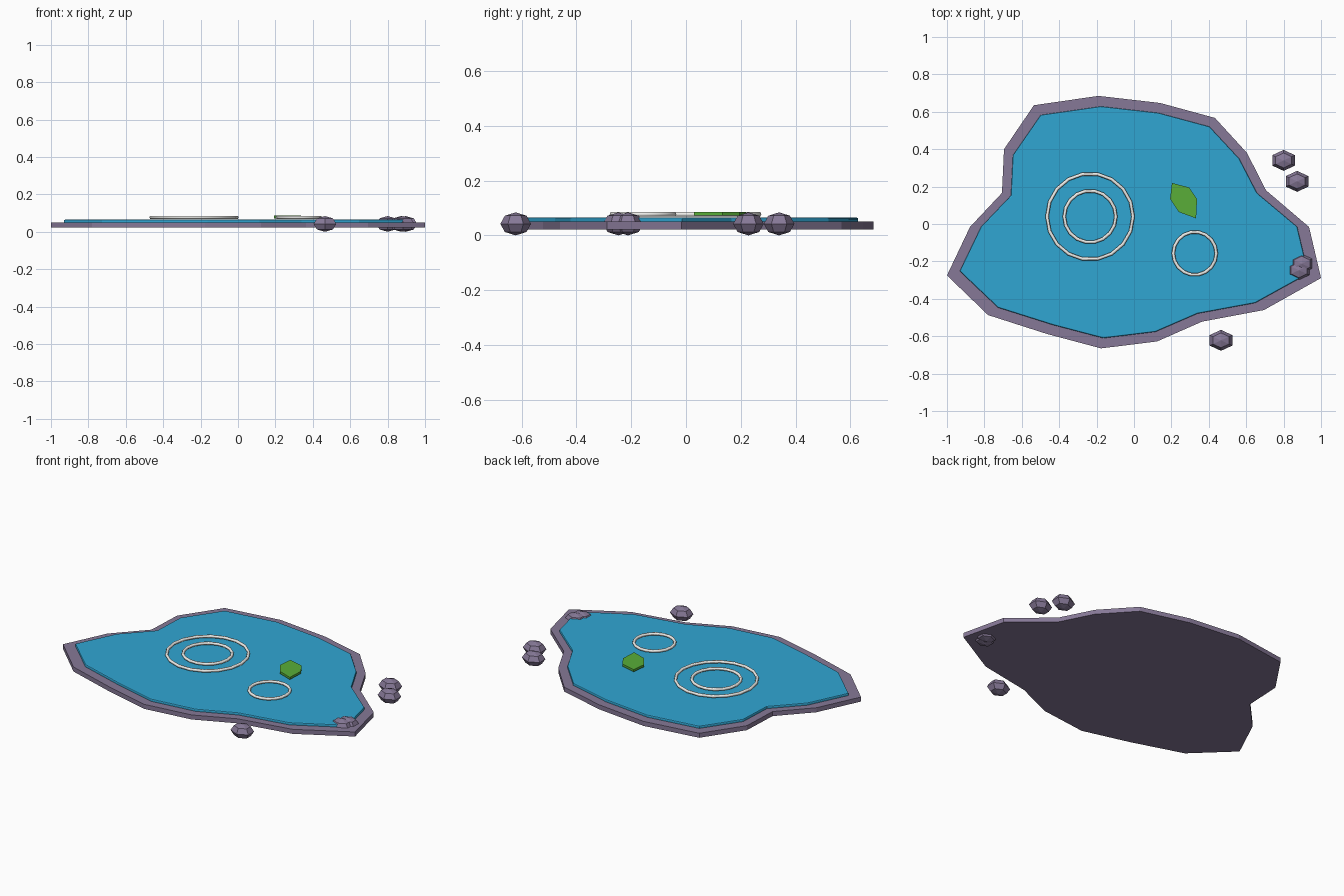
import bpy, bmesh
from math import pi

if "Cube" in bpy.data.objects:
    bpy.data.objects.remove(bpy.data.objects["Cube"])


def material(name, color):
    m = bpy.data.materials.new(name)
    m.diffuse_color = (*color, 1)
    m.use_nodes = True
    m.node_tree.nodes["Principled BSDF"].inputs["Base Color"].default_value = m.diffuse_color
    return m


stone = material("stone", (0.24, 0.19, 0.31))
blue = material("water_blue", (0.03, 0.38, 0.65))
foam = material("ripple_white", (0.85, 0.85, 0.82))
green = material("leaf_green", (0.1, 0.42, 0.04))


def finish(name, bm, mat, smooth=False):
    bmesh.ops.recalc_face_normals(bm, faces=bm.faces)
    me = bpy.data.meshes.new(name)
    bm.to_mesh(me)
    bm.free()
    me.materials.append(mat)
    ob = bpy.data.objects.new(name, me)
    bpy.context.collection.objects.link(ob)
    for p in me.polygons:
        p.use_smooth = smooth
    return ob


def slab(name, outline, z0, z1, mat):
    bm = bmesh.new()
    face = bm.faces.new([bm.verts.new((x, y, z0)) for x, y in outline])
    top = bmesh.ops.extrude_face_region(bm, geom=[face])["geom"]
    for v in top:
        if isinstance(v, bmesh.types.BMVert):
            v.co.z = z1
    return finish(name, bm, mat)


# Irregular shoreline, shared by the rim and the water
shore = [(-.535, .635), (-.19, .685), (.14, .647), (.433, .567), (.604, .38),
         (.706, .18), (.936, -.016), (1, -.289), (.695, -.46), (.364, -.522),
         (.123, -.628), (-.176, -.665), (-.465, -.588), (-.78, -.487),
         (-1, -.275), (-.877, -.016), (-.706, .166), (-.695, .4)]
slab("stone_rim", shore, .022, .05, stone)
water = slab("water", [(x * .932, y * .918) for x, y in shore], .023, .065, blue)
bevel = water.modifiers.new("soft_edge", "BEVEL")
bevel.width = .006
bevel.segments = 2
bevel.limit_method = "ANGLE"
bevel.angle_limit = pi / 3

# Ripple rings
for i, (x, y, r) in enumerate([(-.235, .04, .23), (-.235, .04, .138), (.325, -.157, .115)]):
    bpy.ops.mesh.primitive_torus_add(location=(x, y, .077), major_radius=r, minor_radius=.009,
                                     major_segments=18, minor_segments=6)
    ring = bpy.context.object
    ring.name = f"ripple_ring_{i + 1}"
    ring.data.materials.append(foam)
    bpy.ops.object.shade_smooth()

# Floating leaf
slab("leaf", [(.203, .219), (.294, .196), (.337, .134), (.332, .03), (.24, .064), (.193, .134)],
     .072, .086, green)

# Shore stones
for i, (x, y) in enumerate([(.8, .34), (.872, .228), (.897, -.212), (.882, -.247), (.465, -.622)]):
    bm = bmesh.new()
    bmesh.ops.create_uvsphere(bm, u_segments=6, v_segments=4, radius=1)
    # turn so that a corner points along y, then flatten
    for v in bm.verts:
        v.co = (x - v.co.y * .07, y + v.co.x * .056, .042 + v.co.z * .042)
    # create_uvsphere may start on either axis: keep corners on y
    if sum(abs(v.co.y - y) > .0555 for v in bm.verts) == 0:
        for v in bm.verts:
            a, b = (v.co.x - x) / .07, (v.co.y - y) / .056
            v.co.x, v.co.y = x + b * .07, y + a * .056
    finish(f"shore_stone_{i + 1}", bm, stone)
